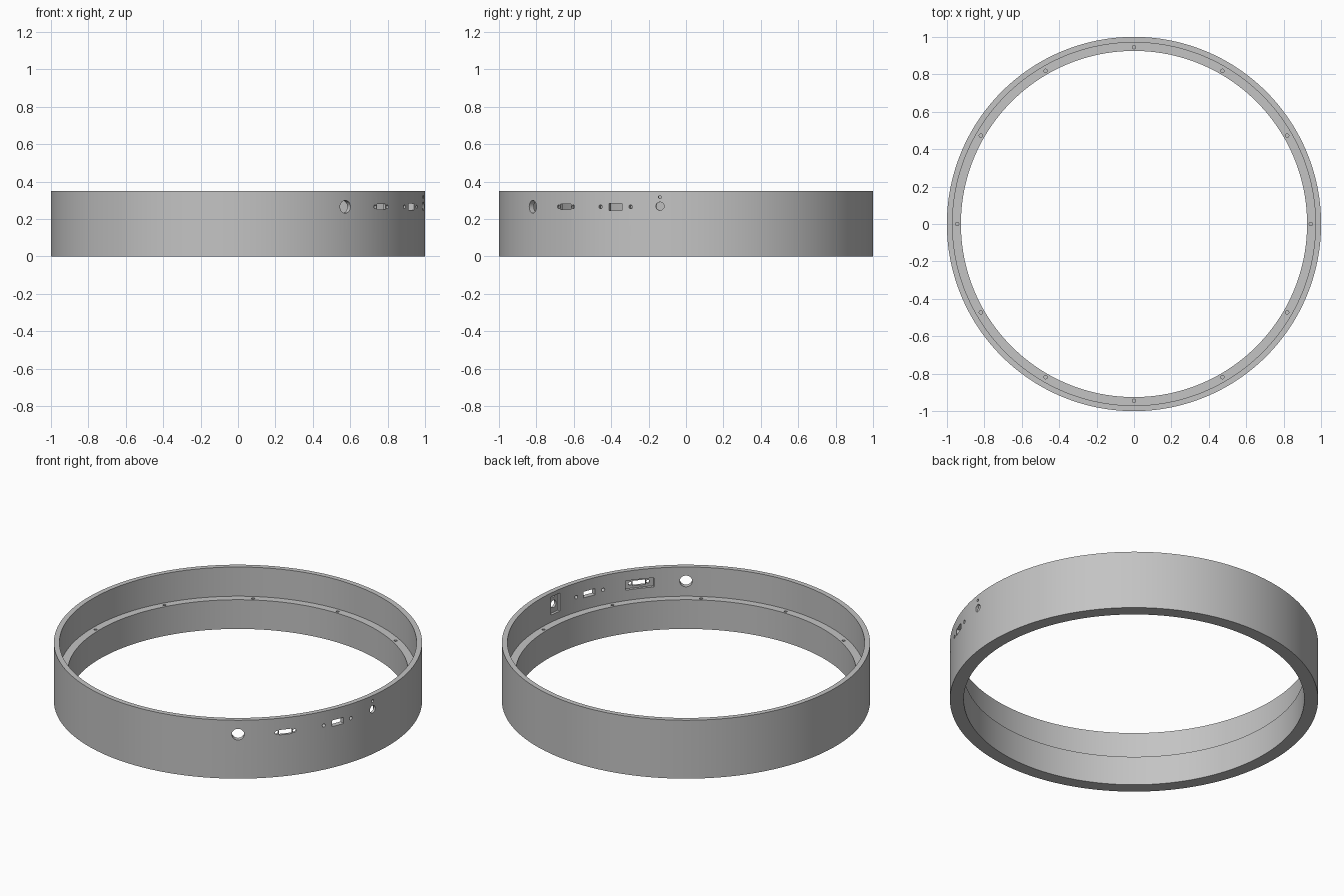
import bpy
import bmesh
from math import radians, pi
from mathutils import Matrix, Vector

if "Cube" in bpy.data.objects:
    bpy.data.objects.remove(bpy.data.objects["Cube"], do_unlink=True)

HEIGHT, LEDGE = 0.35, 0.175
OUTER, WALL_IN, LEDGE_IN = 1.0, 0.97, 0.925
PORT_Z = 0.265

grey = bpy.data.materials.new("plain grey")
grey.use_nodes = True
colour = (0.55, 0.55, 0.55, 1)
grey.diffuse_color = colour
grey.node_tree.nodes["Principled BSDF"].inputs["Base Color"].default_value = colour


def to_object(bm, name):
    bmesh.ops.recalc_face_normals(bm, faces=bm.faces)
    mesh = bpy.data.meshes.new(name)
    bm.to_mesh(mesh)
    bm.free()
    mesh.materials.append(grey)
    obj = bpy.data.objects.new(name, mesh)
    bpy.context.collection.objects.link(obj)
    return obj


def radial(angle, radius, side, z):
    """Frame whose x points outward, y runs along the wall and z is up."""
    return Matrix.Rotation(radians(angle), 4, "Z") @ Matrix.Translation((radius, side, z))


def round_hole(bm, angle, r, side=0, z=PORT_Z):
    m = radial(angle, 0.985, side, z) @ Matrix.Rotation(pi / 2, 4, "Y")
    bmesh.ops.create_cone(bm, cap_ends=True, segments=32, radius1=r, radius2=r,
                          depth=0.1, matrix=m)


def box_cut(bm, angle, width, height, r_from, r_to, z=PORT_Z):
    m = radial(angle, (r_from + r_to) / 2, 0, z)
    bmesh.ops.create_cube(bm, size=1,
                          matrix=m @ Matrix.Diagonal((r_to - r_from, width, height, 1)))


# Ring body: stepped section revolved about z
bm = bmesh.new()
section = [(LEDGE_IN, 0), (OUTER, 0), (OUTER, HEIGHT),
           (WALL_IN, HEIGHT), (WALL_IN, LEDGE), (LEDGE_IN, LEDGE)]
verts = [bm.verts.new((r, 0, z)) for r, z in section]
edges = [bm.edges.new((a, b)) for a, b in zip(verts, verts[1:] + verts[:1])]
bmesh.ops.spin(bm, geom=verts + edges, cent=(0, 0, 0), axis=(0, 0, 1),
               angle=2 * pi, steps=240)
bmesh.ops.remove_doubles(bm, verts=bm.verts, dist=1e-4)
ring = to_object(bm, "ring_housing")

# Pockets behind the connector and the power jack
bm = bmesh.new()
box_cut(bm, -40, 0.16, 0.055, 0.93, 0.985)
box_cut(bm, -8, 0.07, 0.108, 0.93, 0.985, 0.272)
pockets = to_object(bm, "pocket_cutter")

# Openings through the wall, and blind screw holes in the ledge
bm = bmesh.new()
round_hole(bm, -55, 0.034)
for angle, width, height, spacing in ((-40, 0.074, 0.03, 0.05), (-22.2, 0.076, 0.037, 0.087)):
    box_cut(bm, angle, width, height, 0.93, 1.04)
    for side in (-spacing, spacing):
        round_hole(bm, angle, 0.01, side)
round_hole(bm, -8, 0.022, z=0.268)
round_hole(bm, -8, 0.008, z=0.317)
for i in range(12):
    bmesh.ops.create_cone(bm, cap_ends=True, segments=20, radius1=0.009, radius2=0.009,
                          depth=0.12, matrix=radial(30 * i, 0.945, 0, LEDGE))
openings = to_object(bm, "opening_cutter")

# Cut the ring, then drop the cutters
bpy.ops.object.select_all(action="DESELECT")
bpy.context.view_layer.objects.active = ring
ring.select_set(True)
for cutter in (pockets, openings):
    cutter.hide_render = True
    mod = ring.modifiers.new(cutter.name, "BOOLEAN")
    mod.operation = "DIFFERENCE"
    mod.solver = "EXACT"
    mod.object = cutter
    bpy.ops.object.modifier_apply(modifier=mod.name)
    bpy.data.objects.remove(cutter, do_unlink=True)
bpy.ops.object.shade_smooth_by_angle(angle=radians(30))
